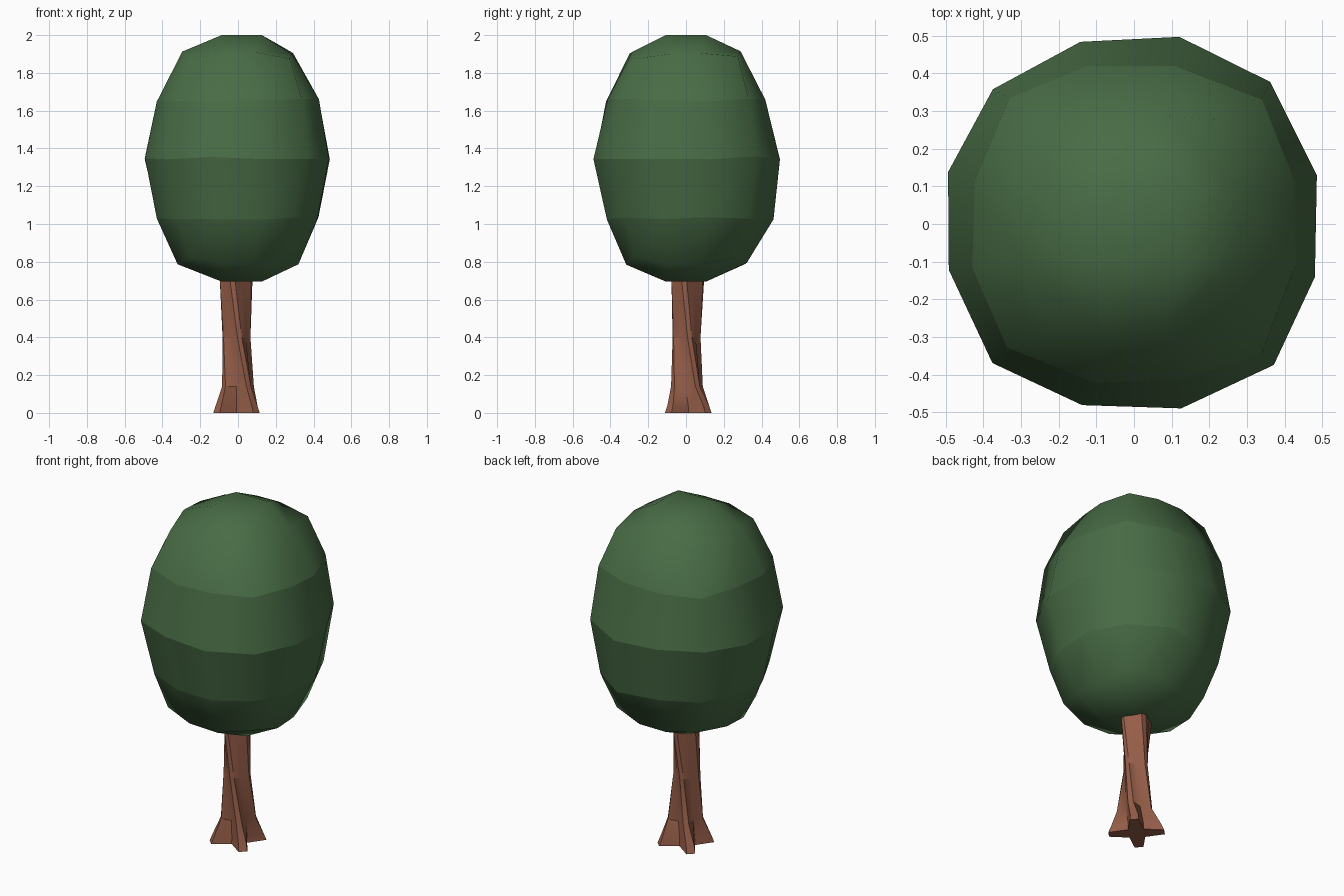
import bpy, bmesh, math, random

if "Cube" in bpy.data.objects:
    bpy.data.objects.remove(bpy.data.objects["Cube"])

random.seed(4)


def material(name, rgb):
    m = bpy.data.materials.new(name)
    m.diffuse_color = (*rgb, 1)
    m.use_nodes = True
    m.node_tree.nodes["Principled BSDF"].inputs["Base Color"].default_value = m.diffuse_color
    return m


def bridge(bm, a, b):
    n = len(a)
    for i in range(n):
        bm.faces.new((a[i], a[(i + 1) % n], b[(i + 1) % n], b[i]))


def finish(bm, name, mat):
    bmesh.ops.recalc_face_normals(bm, faces=bm.faces[:])
    me = bpy.data.meshes.new(name)
    bm.to_mesh(me)
    bm.free()
    ob = bpy.data.objects.new(name, me)
    bpy.context.collection.objects.link(ob)
    me.materials.append(mat)
    return ob


# Crown: rounded 3 x 3 x 4 cage, five rings of 12 plus square caps
# each ring: z, side radius, corner radius, corner z shift
rings = [(0.79, 0.325, 0.38, 0.03), (1.03, 0.435, 0.46, 0), (1.35, 0.508, 0.52, 0),
         (1.655, 0.44, 0.475, 0), (1.91, 0.30, 0.375, -0.03)]
bm = bmesh.new()
loops = []
for z, side_r, corner_r, dz in rings:
    loop = []
    for k in range(12):
        corner = k % 3 == 1
        r = (corner_r if corner else side_r) + random.uniform(-0.008, 0.008)
        a = math.radians(15 + 30 * k + random.uniform(-1.5, 1.5))
        if z == 1.03 and k == 2:
            r = 0.48
        zz = z + (dz if corner else 0) + random.uniform(-0.008, 0.008)
        loop.append(bm.verts.new((r * math.cos(a), r * math.sin(a), zz)))
    loops.append(loop)
for a, b in zip(loops, loops[1:]):
    bridge(bm, a, b)
for ring, z in ((loops[0], 0.695), (loops[-1], 2.0)):
    inner = []
    for q in range(4):
        a = math.radians(45 + 90 * q)
        inner.append(bm.verts.new((0.15 * math.cos(a) + 0.02, 0.15 * math.sin(a), z)))
    for q in range(4):
        bm.faces.new((ring[3 * q], ring[3 * q + 1], ring[3 * q + 2], inner[q]))
        bm.faces.new((ring[3 * q + 2], ring[(3 * q + 3) % 12], inner[(q + 1) % 4], inner[q]))
    bm.faces.new(inner)
for f in bm.faces:
    f.smooth = True
# creases along the three middle rings
for loop in loops[1:4]:
    for i in range(12):
        bm.edges.get((loop[i], loop[(i + 1) % 12])).smooth = False
finish(bm, "crown", material("leaf_green", (0.065, 0.15, 0.06)))

# Trunk: four-lobed twisted section flaring into roots
# each section: z, ridge radius, valley radius, twist, x shift, y shift
sections = [(0.0, 0.152, 0.06, 0, -0.008, 0.012), (0.035, 0.138, 0.058, 0, -0.008, 0.012),
            (0.14, 0.095, 0.056, -8, 0, 0.005), (0.40, 0.074, 0.057, -32, -0.008, 0.003),
            (0.73, 0.088, 0.068, -60, -0.01, 0.01)]
bm = bmesh.new()
loops = []
for z, ridge, valley, twist, sx, sy in sections:
    loop = []
    for lobe in range(4):
        for offset, r in ((-9, ridge), (9, ridge), (45, valley)):
            a = math.radians(45 + 90 * lobe + offset + twist)
            loop.append(bm.verts.new((r * math.cos(a) + sx, r * math.sin(a) + sy, z)))
    loops.append(loop)
for a, b in zip(loops, loops[1:]):
    bridge(bm, a, b)
bm.faces.new(loops[0])
bm.faces.new(loops[-1])
trunk = finish(bm, "trunk", material("bark_brown", (0.30, 0.11, 0.065)))
bpy.context.view_layer.objects.active = trunk
trunk.select_set(True)
bpy.ops.object.shade_smooth_by_angle(angle=math.radians(30))
